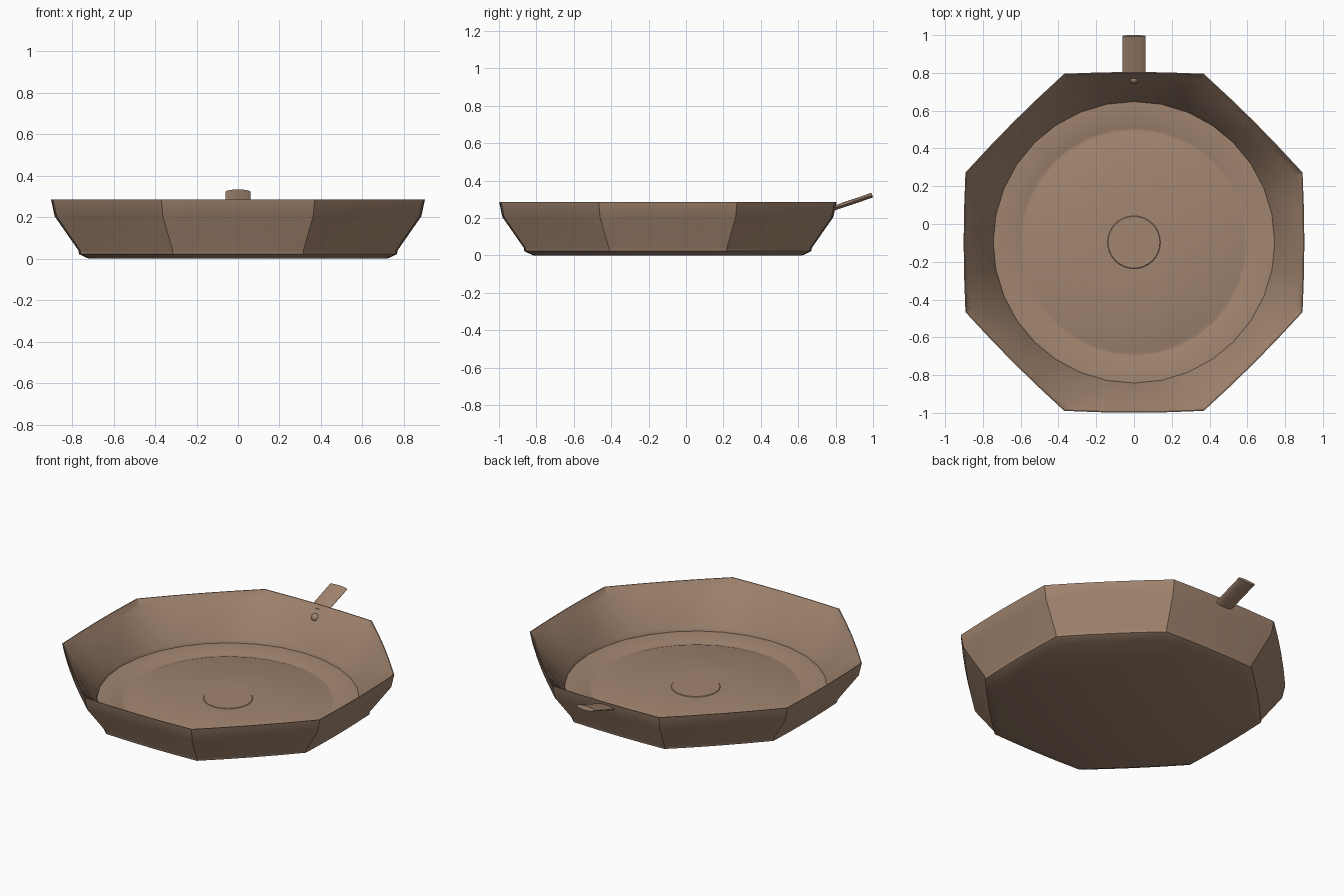
import bpy, bmesh, math
from mathutils import Vector

if "Cube" in bpy.data.objects:
    bpy.data.objects.remove(bpy.data.objects["Cube"], do_unlink=True)

CENTRE_Y = -0.097
SEGMENTS = 32

clay = bpy.data.materials.new("warm brown")
clay.use_nodes = True
colour = (0.36, 0.235, 0.16, 1)
clay.diffuse_color = colour
clay.node_tree.nodes["Principled BSDF"].inputs["Base Color"].default_value = colour


def finish(name, bm, angle=30):
    bmesh.ops.recalc_face_normals(bm, faces=bm.faces)
    mesh = bpy.data.meshes.new(name)
    bm.to_mesh(mesh)
    bm.free()
    mesh.materials.append(clay)
    obj = bpy.data.objects.new(name, mesh)
    bpy.context.collection.objects.link(obj)
    bpy.ops.object.select_all(action="DESELECT")
    obj.select_set(True)
    bpy.context.view_layer.objects.active = obj
    bpy.ops.object.shade_smooth_by_angle(angle=math.radians(angle))
    return obj


def loft(bm, rings):
    """Skin a list of closed point rings and cap both ends."""
    loops = [[bm.verts.new(p) for p in ring] for ring in rings]
    for a, b in zip(loops, loops[1:]):
        for i in range(len(a)):
            j = (i + 1) % len(a)
            bm.faces.new((a[i], a[j], b[j], b[i]))
    bm.faces.new(loops[0])
    bm.faces.new(loops[-1])


def pan_ring(apothem, z, octagon):
    """Ring between a circle (0) and a slightly bowed octagon (1)."""
    points = []
    for i in range(SEGMENTS):
        a = math.tau * i / SEGMENTS
        off = (a + math.pi / 8) % (math.pi / 4) - math.pi / 8
        r = apothem * (1 + octagon * 0.86 * (1 / math.cos(off) - 1))
        points.append((r * math.cos(a), CENTRE_Y + r * math.sin(a), z))
    return points


# Pan: outer octagonal wall, rim, inner wall blending to a round floor
outer = [(0.72, 0), (0.767, 0.022), (0.77, 0.04), (0.885, 0.205), (0.902, 0.285)]
lip = [(0.897, 0.285), (0.87, 0.242)]
floor = [(0.75, 0.06), (0.745, 0.04), (0.625, 0.038), (0.605, 0.030),
         (0.59, 0.030), (0.567, 0.038), (0.14, 0.038), (0.137, 0.041)]
rings = [pan_ring(r, z, 1) for r, z in outer + lip]
rings += [pan_ring(r, z, 0) for r, z in floor]
bm = bmesh.new()
loft(bm, rings)
finish("pan", bm, 28)

# Handle: flattened tube rising out of the back wall
start, end = Vector((0, 0.79, 0.252)), Vector((0, 0.996, 0.322))
up = Vector((1, 0, 0)).cross((end - start).normalized())
rings = []
for p in (start, end):
    rings.append([p + Vector((0.06 * math.cos(a), 0, 0)) + up * 0.013 * math.sin(a)
                  for a in (math.tau * i / 24 for i in range(24))])
bm = bmesh.new()
loft(bm, rings)
finish("handle", bm)

# Rivet on the inside of the back wall
bm = bmesh.new()
bmesh.ops.create_uvsphere(bm, u_segments=16, v_segments=8, radius=0.024)
bmesh.ops.translate(bm, verts=bm.verts, vec=(0, 0.766, 0.217))
finish("rivet", bm, 60)
